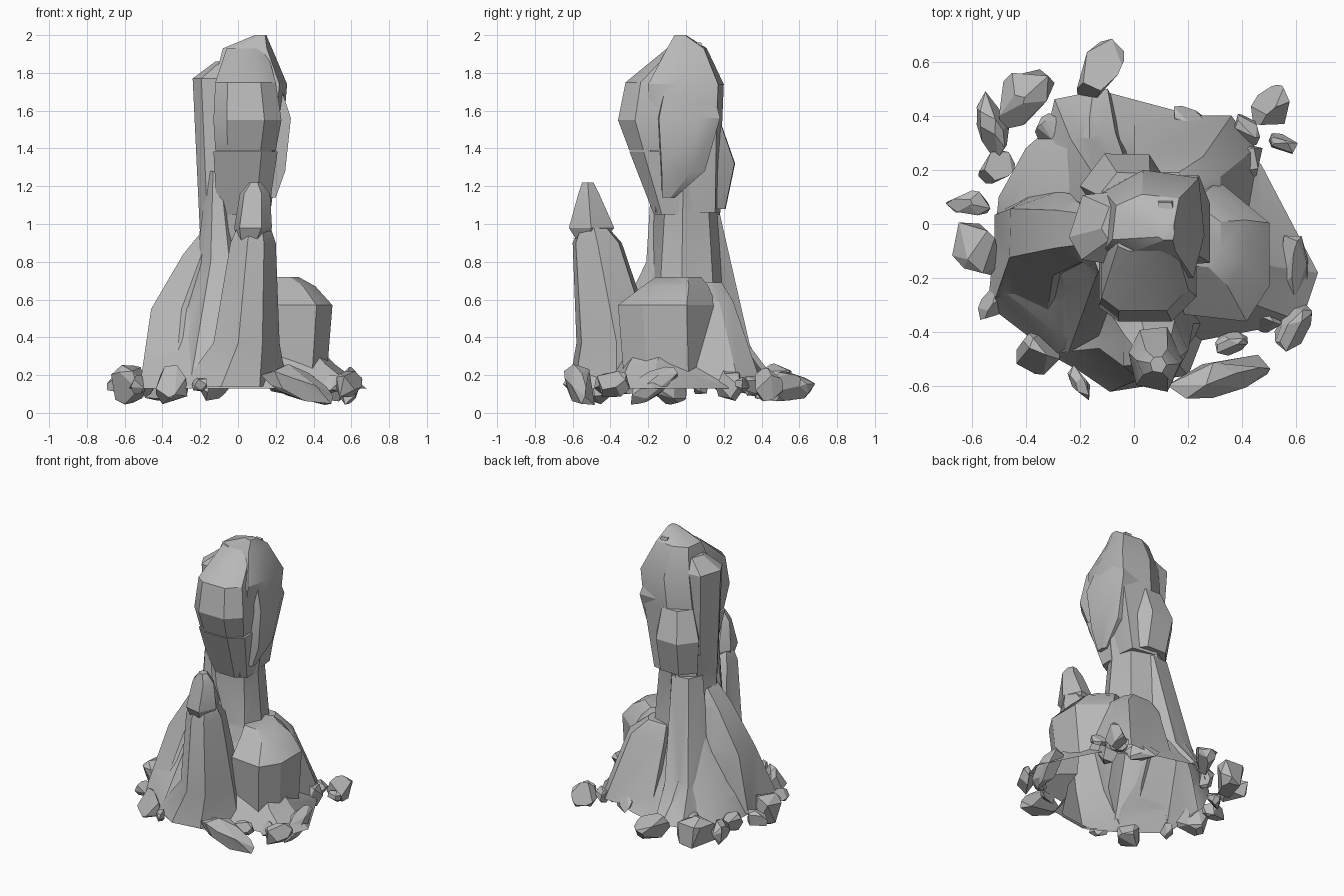
import bpy, bmesh, math, random
from mathutils import Vector, Euler

default_cube = bpy.data.objects.get("Cube")
if default_cube:
    bpy.data.objects.remove(default_cube, do_unlink=True)

# One stone colour for everything
stone = bpy.data.materials.new("grey stone")
stone.use_nodes = True
colour = (.48, .48, .48, 1)
stone.diffuse_color = colour
stone.node_tree.nodes["Principled BSDF"].inputs["Base Color"].default_value = colour


def shade(obj, crease):
    """Smooth shading that keeps edges steeper than the crease sharp."""
    bpy.ops.object.select_all(action="DESELECT")
    bpy.context.view_layer.objects.active = obj
    obj.select_set(True)
    bpy.ops.object.shade_smooth_by_angle(angle=math.radians(crease))


def finish(name, bm, crease):
    """Turn a bmesh into a shaded object with the stone material."""
    bmesh.ops.recalc_face_normals(bm, faces=bm.faces)
    mesh = bpy.data.meshes.new(name)
    bm.to_mesh(mesh)
    bm.free()
    mesh.materials.append(stone)
    obj = bpy.data.objects.new(name, mesh)
    bpy.context.collection.objects.link(obj)
    shade(obj, crease)
    return obj


def fit(value, values, low, high):
    """Map a value from the range of its list onto low..high."""
    bottom, top = min(values), max(values)
    return low + (high - low) * (value - bottom) / (top - bottom)


def polygon(sides, seed):
    """Irregular round outline."""
    rng = random.Random(seed)
    angles = [math.tau * (i + rng.uniform(-.25, .25)) / sides for i in range(sides)]
    return [(math.cos(a), math.sin(a)) for a in angles]


def crag(name, outline, *rings):
    """Loft an outline through rings of (z, x min, x max, y min, y max)."""
    xs, ys = zip(*outline)
    sides = len(outline)
    bm = bmesh.new()
    loops = []
    for z, left, right, front, back in rings:
        loops.append([bm.verts.new((fit(x, xs, left, right), fit(y, ys, front, back), z))
                      for x, y in outline])
    for lower, upper in zip(loops, loops[1:]):
        for i in range(sides):
            j = (i + 1) % sides
            bm.faces.new((lower[i], lower[j], upper[j], upper[i]))
    bm.faces.new(loops[0])
    bm.faces.new(loops[-1])
    return finish(name, bm, 28)


def boulder(name, seed, x, y, length, width, yaw, tilt=8):
    """Faceted stone: hull of random points on an ellipsoid, long axis tilted then turned."""
    rng = random.Random(seed)
    size = (length, width, width * 1.25)
    bm = bmesh.new()
    points = [Vector([rng.gauss(0, 1) for axis in range(3)]).normalized() for i in range(18)]
    spans = [[p[axis] for p in points] for axis in range(3)]
    turn = Euler((0, math.radians(-tilt), math.radians(yaw))).to_matrix()
    for p in points:
        local = Vector([fit(p[k], spans[k], -size[k] / 2, size[k] / 2) for k in range(3)])
        bm.verts.new(turn @ local + Vector((x, y, .15)))
    bmesh.ops.convex_hull(bm, input=bm.verts)
    loose = [v for v in bm.verts if not v.link_faces]
    bmesh.ops.delete(bm, geom=loose, context="VERTS")
    bmesh.ops.dissolve_limit(bm, angle_limit=math.radians(24), verts=bm.verts, edges=bm.edges)
    return finish(name, bm, 20)


# Flared foot with an uneven outline
foot_outline = [(.62, -.36), (.68, -.18), (.47, .22), (.15, .42), (-.15, .5), (-.4, .28),
                (-.5, .1), (-.54, -.3), (-.28, -.5), (-.1, -.6), (.2, -.56), (.25, -.43)]
body = crag("rock_body", foot_outline,
            (.13, -.54, .68, -.6, .5), (.26, -.48, .51, -.5, .4),
            (.4, -.42, .38, -.36, .31), (.7, -.26, .2, -.2, .2))

# Neck and buttresses that merge with the foot
slab_outline = [(1, -.9), (1, .4), (.6, 1), (-1, 1), (-1, -1)]
merged = [
    crag("neck", polygon(7, 4),
         (.3, -.3, .26, -.3, .27), (.7, -.24, .2, -.2, .21),
         (1.05, -.19, .17, -.17, .18), (1.2, -.19, .19, -.18, .2)),
    crag("left_shoulder", polygon(7, 2),
         (.14, -.52, -.05, -.42, .15), (.55, -.46, -.05, -.19, .12),
         (.84, -.29, -.04, -.14, .1), (.95, -.2, -.05, -.12, .08)),
    crag("back_buttress", polygon(6, 5),
         (.14, -.36, .02, .0, .5), (.35, -.29, .03, .0, .34), (1.05, -.18, .06, .0, .18)),
    crag("back_right_buttress", slab_outline,
         (.15, .0, .45, .0, .4), (.59, .0, .32, .0, .25), (.69, .02, .2, .0, .19)),
    crag("front_rib", polygon(6, 3),
         (.2, -.36, .05, -.5, .0), (.8, -.22, .05, -.21, .0), (1.28, -.16, -.06, -.18, .0)),
    crag("side_block", [(1, .4), (1, -.5), (.6, -1), (-.5, -.9), (-1, .6), (.1, 1)],
         (.2, .08, .47, -.33, .16), (.57, .08, .5, -.36, .16),
         (.67, .09, .41, -.23, .12), (.72, .1, .32, -.16, .08)),
    crag("front_pinnacle", polygon(7, 11),
         (.14, -.3, .26, -.62, -.12), (.37, -.13, .22, -.58, -.16),
         (.9, -.04, .2, -.6, -.34), (.99, .0, .17, -.56, -.42))]
for part in merged:
    union = body.modifiers.new(part.name, "BOOLEAN")
    union.operation = "UNION"
    union.solver = "EXACT"
    union.object = part
    bpy.context.view_layer.objects.active = body
    bpy.ops.object.modifier_apply(modifier=union.name)
    bpy.data.objects.remove(part, do_unlink=True)

# The body is a shell, open underneath
bm = bmesh.new()
bm.from_mesh(body.data)
underside = [f for f in bm.faces if f.normal.z < -.9 and f.calc_center_median().z < .16]
bmesh.ops.delete(bm, geom=underside, context="FACES")
bm.to_mesh(body.data)
bm.free()
shade(body, 28)

# Stone on the tip of the pinnacle
crag("pinnacle_tip", polygon(6, 12),
     (.9, .0, .13, -.57, -.44), (.98, -.02, .18, -.62, -.38),
     (1.16, .01, .17, -.57, -.46), (1.22, .06, .12, -.55, -.49))

# Head of the column with slabs on each side
core_outline = [(-.9, -.6), (-.3, -1), (.8, -1), (1, -.2), (.9, .85), (-.1, 1), (-.8, .6)]
crag("head_core", core_outline,
     (1.06, -.18, .16, -.16, .18), (1.5, -.15, .24, -.2, .19),
     (1.74, -.13, .26, -.2, .2), (1.93, -.08, .18, -.1, .11), (2, .09, .15, -.06, .0))
block_outline = [(-1, -.7), (-.6, -1), (.5, -1), (1, -.5), (1, 1), (-1, 1)]
crag("head_front_block", block_outline,
     (1.39, -.12, .2, -.3, .0), (1.55, -.13, .23, -.36, .0),
     (1.75, -.12, .2, -.32, .0), (1.93, -.06, .15, -.1, .02))
crag("chin_block", block_outline,
     (1.05, -.11, .16, -.17, .0), (1.385, -.13, .21, -.3, .0))
crag("head_left_slab", polygon(6, 14),
     (.92, -.2, .02, -.14, .08), (1.77, -.24, .0, -.15, .12), (1.86, -.12, .02, -.07, .07))
crag("head_right_slab", slab_outline,
     (1.14, .12, .2, -.13, -.06), (1.28, .09, .25, -.14, .1),
     (1.56, .08, .28, -.16, .18), (1.96, .09, .15, -.07, .08))
crag("head_back_bulge", polygon(6, 16),
     (1.08, -.17, .13, .02, .21), (1.32, -.2, .14, .02, .26), (1.52, -.13, .12, .02, .19))

# Rubble around the foot: x, y, length, width, yaw and, where steep, tilt
rubble = {
    "front": [(.32, -.57, .4, .13, 12, -28), (.36, -.44, .12, .08, 20),
              (-.36, -.48, .17, .16, 30), (-.2, -.59, .14, .06, -60),
              (-.53, -.3, .13, .08, 70)],
    "right": [(.59, -.18, .3, .11, 85, 27), (.59, -.38, .18, .11, 60),
              (.49, -.36, .12, .08, 20), (.41, .23, .16, .14, 40), (.51, .43, .18, .14, 60),
              (.55, .3, .11, .06, -20), (.42, .35, .13, .08, -50)],
    "back": [(.23, .35, .23, .11, -38), (-.13, .57, .24, .14, 60, 15),
             (-.42, .47, .28, .17, 50, 15), (-.31, .36, .12, .1, 10)],
    "left": [(-.52, .37, .25, .12, 105), (-.51, .21, .14, .11, 40),
             (-.61, .08, .17, .09, -5), (-.59, -.09, .24, .17, 115)]}
for side, stones in rubble.items():
    for index, place in enumerate(stones):
        boulder(f"{side}_rubble_{index + 1}", index + len(side) * 10, *place)
